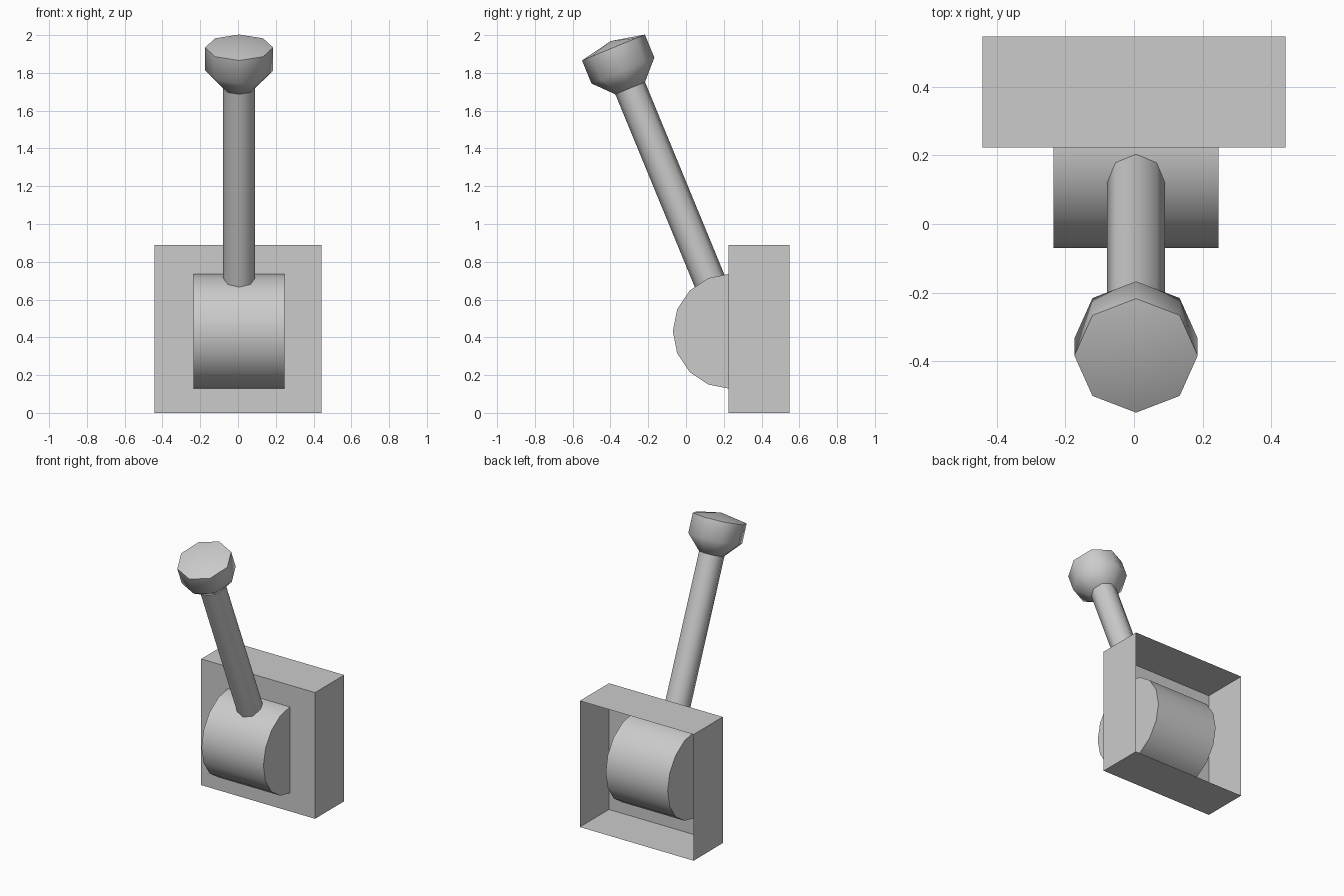
import bpy, bmesh
from math import radians, pi
from mathutils import Matrix

if "Cube" in bpy.data.objects:
    bpy.data.objects.remove(bpy.data.objects["Cube"])

PIVOT = (0.006, 0.235, 0.432)   # drum centre, also where the lever axis starts
TILT = Matrix.Rotation(radians(22.4), 4, 'X')


def finish(name, bm, matrix=Matrix(), smooth=True):
    bmesh.ops.recalc_face_normals(bm, faces=bm.faces)
    bm.transform(matrix)
    mesh = bpy.data.meshes.new(name)
    bm.to_mesh(mesh)
    bm.free()
    ob = bpy.data.objects.new(name, mesh)
    bpy.context.collection.objects.link(ob)
    if smooth:
        bpy.ops.object.select_all(action='DESELECT')
        ob.select_set(True)
        bpy.context.view_layer.objects.active = ob
        bpy.ops.object.shade_smooth_by_angle(angle=radians(50))
    return ob


def lathe(name, profile, matrix, sides=8):
    """Revolve (radius, height) points round local z."""
    bm = bmesh.new()
    verts = [bm.verts.new((r, 0, z)) for r, z in profile]
    edges = [bm.edges.new(pair) for pair in zip(verts, verts[1:])]
    bmesh.ops.spin(bm, geom=verts + edges, cent=(0, 0, 0), axis=(0, 0, 1),
                   angle=2 * pi, steps=sides, use_merge=False)
    bmesh.ops.remove_doubles(bm, verts=bm.verts, dist=0.0005)
    return finish(name, bm, matrix)


# Housing: box with an open back
bm = bmesh.new()
bmesh.ops.create_cube(bm, size=1)
bm.transform(Matrix.Translation((0, 0.386, 0.444)) @ Matrix.Diagonal((0.886, 0.324, 0.888, 1)))
bm.normal_update()
bmesh.ops.delete(bm, geom=[f for f in bm.faces if f.normal.y > 0.9], context='FACES')
housing = finish("housing", bm, smooth=False)
# outward normals on the open box
if next(p for p in housing.data.polygons if p.center.y < 0.23).normal.y > 0:
    housing.data.flip_normals()

# Pivot drum: 16-sided cylinder lying along x
bm = bmesh.new()
bmesh.ops.create_cone(bm, cap_ends=True, segments=16, radius1=0.305,
                      radius2=0.305, depth=0.482)
finish("pivot_drum", bm, Matrix.Translation(PIVOT) @ Matrix.Rotation(pi / 2, 4, 'Y'))

# Lever shaft and knob, tilted towards the front
lever_frame = Matrix.Translation(PIVOT) @ TILT
lathe("lever_shaft", [(0.085, 0.2), (0.085, 1.4)], lever_frame)
lathe("lever_knob", [(0, 1.39), (0.083, 1.39), (0.18, 1.493), (0.18, 1.625), (0, 1.662)],
      lever_frame)
